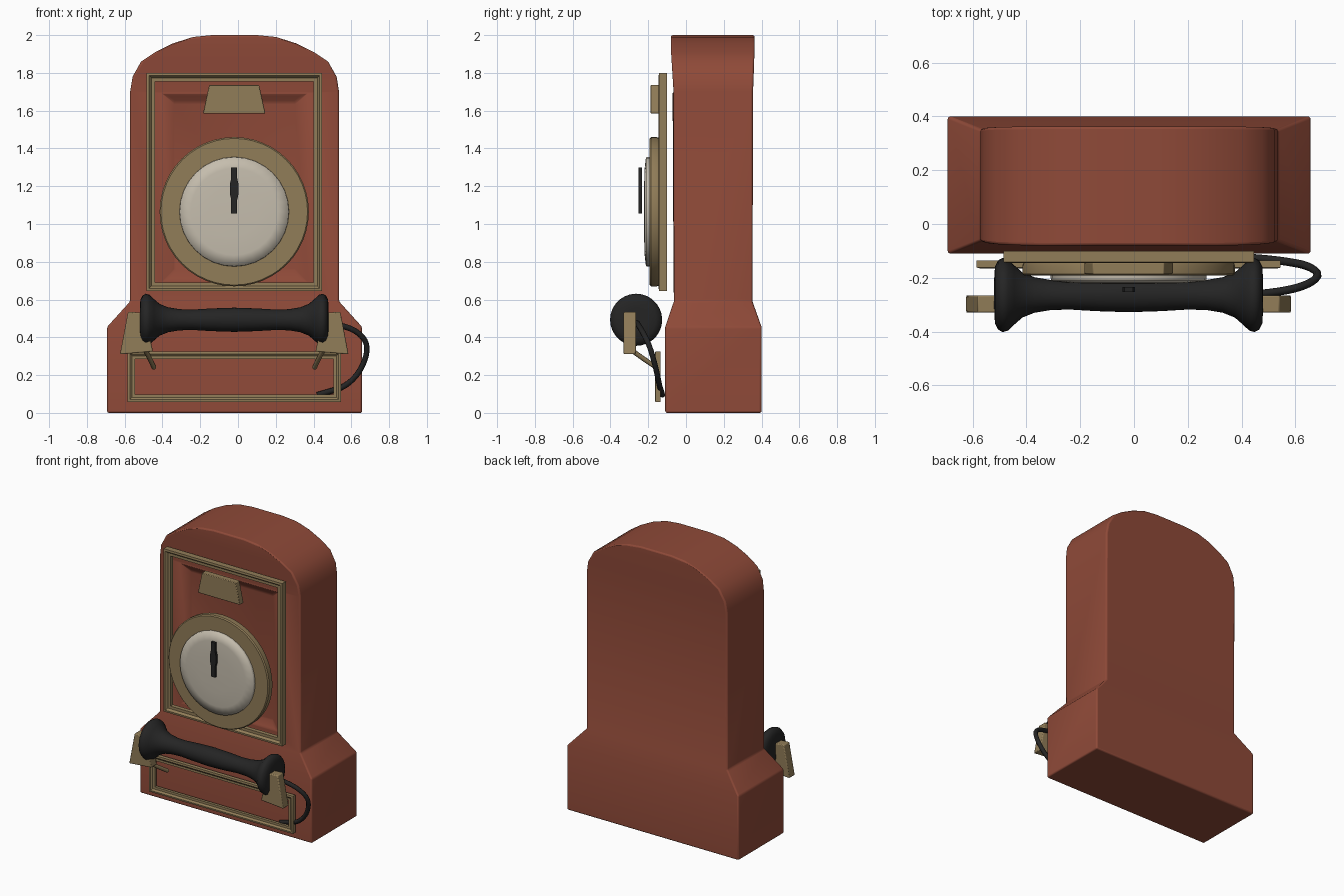
import bpy, bmesh, math
from mathutils import Vector

if "Cube" in bpy.data.objects:
    bpy.data.objects.remove(bpy.data.objects["Cube"])

CX = -0.018  # centre line of the case


def material(name, rgb):
    m = bpy.data.materials.new(name)
    m.diffuse_color = (*rgb, 1)
    m.use_nodes = True
    m.node_tree.nodes["Principled BSDF"].inputs["Base Color"].default_value = m.diffuse_color
    return m


RED = material("red brown paint", (0.275, 0.068, 0.040))
BRASS = material("aged brass", (0.285, 0.205, 0.098))
SILVER = material("pale silver", (0.56, 0.51, 0.42))
BLACK = material("black", (0.018, 0.018, 0.018))


def finish(name, bm, mat, bevel=0.0, segments=2, angle=35, smooth=40):
    bmesh.ops.recalc_face_normals(bm, faces=bm.faces)
    me = bpy.data.meshes.new(name)
    bm.to_mesh(me)
    bm.free()
    ob = bpy.data.objects.new(name, me)
    bpy.context.collection.objects.link(ob)
    me.materials.append(mat)
    if bevel:
        b = ob.modifiers.new("bevel", 'BEVEL')
        b.width, b.segments = bevel, segments
        b.limit_method, b.angle_limit = 'ANGLE', math.radians(angle)
    bpy.ops.object.select_all(action='DESELECT')
    ob.select_set(True)
    bpy.context.view_layer.objects.active = ob
    bpy.ops.object.shade_smooth_by_angle(angle=math.radians(smooth))
    return ob


def loft(bm, rings, caps=True, closed=False):
    """Skin a list of equal point loops."""
    loops = [[bm.verts.new(p) for p in r] for r in rings]
    n = len(loops[0])
    pairs = list(zip(loops, loops[1:])) + ([(loops[-1], loops[0])] if closed else [])
    for a, b in pairs:
        for i in range(n):
            j = (i + 1) % n
            bm.faces.new((a[i], a[j], b[j], b[i]))
    if caps and not closed:
        bm.faces.new(loops[0])
        bm.faces.new(loops[-1])
    return loops


def plate(name, outline, y0, y1, mat, bevel=0.0):
    """Extrude an x-z outline in depth."""
    bm = bmesh.new()
    loft(bm, [[(x, y, z) for x, z in outline] for y in (y0, y1)])
    return finish(name, bm, mat, bevel)


def frame(name, x0, x1, z0, z1, profile):
    """Rectangular moulding; profile holds (inset, depth) points."""
    bm = bmesh.new()
    loft(bm, [[(x0 + d, y, z0 + d), (x1 - d, y, z0 + d), (x1 - d, y, z1 - d), (x0 + d, y, z1 - d)]
              for d, y in profile], closed=True)
    return finish(name, bm, BRASS, smooth=20)


def revolve(name, profile, centre, axis, n, mat, closed=False, smooth=40):
    """Turn (offset, radius) points about the x or y axis."""
    bm = bmesh.new()
    rings = []
    for h, r in profile:
        ring = []
        for i in range(n):
            t = 2 * math.pi * i / n
            a, b = r * math.cos(t), r * math.sin(t)
            ring.append(Vector((h, a, b) if axis == 'x' else (a, h, b)) + Vector(centre))
        rings.append(ring)
    loft(bm, rings, closed=closed)
    bmesh.ops.remove_doubles(bm, verts=bm.verts, dist=1e-5)
    return finish(name, bm, mat, smooth=smooth)


def tube(name, points, radius, mat):
    cu = bpy.data.curves.new(name, 'CURVE')
    cu.dimensions = '3D'
    cu.bevel_depth, cu.bevel_resolution = radius, 2
    cu.resolution_u, cu.use_fill_caps = 5, True
    sp = cu.splines.new('NURBS')
    sp.points.add(len(points) - 1)
    for p, co in zip(sp.points, points):
        p.co = (*co, 1)
    sp.use_endpoint_u, sp.order_u = True, min(3, len(points))
    cu.materials.append(mat)
    ob = bpy.data.objects.new(name, cu)
    bpy.context.collection.objects.link(ob)
    return ob


# Case: plinth, sloped shoulder, column and arched top in one skin
levels = [(0.675, -0.11, 0.40, 0.0), (0.675, -0.11, 0.40, 0.455),
          (0.553, -0.064, 0.352, 0.59), (0.553, -0.066, 0.355, 1.70),
          (0.54, -0.071, 0.358, 1.78), (0.495, -0.076, 0.361, 1.86),
          (0.42, -0.079, 0.362, 1.91), (0.33, -0.08, 0.363, 1.955),
          (0.22, -0.08, 0.363, 1.99), (0.12, -0.08, 0.363, 2.0)]
bm = bmesh.new()
loops = loft(bm, [[(CX - h, f, z), (CX + h, f, z), (CX + h, b, z), (CX - h, b, z)]
                  for h, f, b, z in levels])
# shallow recess behind the front moulding
panel = next(f for f in bm.faces if set(f.verts) == {loops[2][0], loops[2][1], loops[3][0], loops[3][1]})
for half, low, high, depth in ((0.37, 0.70, 1.685, -0.066), (0.32, 0.75, 1.645, -0.040)):
    bmesh.ops.inset_region(bm, faces=[panel], thickness=0.02)
    for v in panel.verts:
        v.co = (CX + math.copysign(half, v.co.x - CX), depth, high if v.co.z > 1.1 else low)
finish("case", bm, RED, bevel=0.022, segments=3, angle=28, smooth=45)

# Brass mouldings
frame("front_moulding", -0.485, 0.446, 0.645, 1.80,
      [(0, -0.10), (0, -0.142), (0.014, -0.145), (0.026, -0.130), (0.045, -0.130), (0.045, -0.10)])
frame("lower_moulding", -0.585, 0.545, 0.058, 0.325,
      [(0, -0.135), (0, -0.162), (0.012, -0.165), (0.024, -0.155), (0.04, -0.155), (0.04, -0.135)])

# Upper plaque
plate("plaque", [(-0.185, 1.585), (0.145, 1.585), (0.112, 1.735), (-0.153, 1.735)],
      -0.187, -0.143, BRASS, 0.004)

# Dial: brass ring, silver face, pointer
dial = (-0.02, 0, 1.065)
revolve("dial_ring", [(-0.145, 0.392), (-0.155, 0.395), (-0.185, 0.395), (-0.192, 0.388),
                      (-0.192, 0.285), (-0.145, 0.285)], dial, 'y', 48, BRASS, closed=True, smooth=30)
revolve("dial_face", [(-0.15, 0.29), (-0.200, 0.29), (-0.212, 0.288), (-0.219, 0.23),
                      (-0.222, 0.13), (-0.223, 0.0005)], dial, 'y', 32, SILVER, smooth=85)
half = [(0.016, 1.055), (0.016, 1.13), (0.023, 1.16), (0.023, 1.21), (0.016, 1.24), (0.016, 1.30)]
plate("pointer", [(-0.02 + x, z) for x, z in half] + [(-0.02 - x, z) for x, z in reversed(half)],
      -0.252, -0.234, BLACK)

# Handset with flared ends
end = [(0.497, 0.0005), (0.500, 0.06), (0.497, 0.105), (0.485, 0.129), (0.468, 0.138), (0.448, 0.132),
       (0.425, 0.110), (0.395, 0.084), (0.35, 0.066), (0.29, 0.056), (0.22, 0.054), (0.12, 0.060)]
revolve("handset", [(-x, r) for x, r in end] + [(0, 0.064)] + end[::-1],
        (-0.02, -0.264, 0.493), 'x', 28, BLACK, smooth=60)

# Cradle brackets and struts, mirrored about the centre line
for side, s in (("left", -1), ("right", 1)):
    plate(side + "_bracket", [(-0.02 + s * x, z) for x, z in
                              ((0.605, 0.31), (0.43, 0.325), (0.475, 0.53), (0.562, 0.535))],
          -0.33, -0.265, BRASS, 0.006)
    tube(side + "_strut", [(-0.02 + s * 0.47, -0.285, 0.33), (-0.02 + s * 0.445, -0.225, 0.285),
                           (-0.02 + s * 0.425, -0.155, 0.24)], 0.013, BRASS)

# Cord from handset to plinth
tube("cord", [(0.44, -0.262, 0.48), (0.53, -0.255, 0.47), (0.64, -0.23, 0.43), (0.695, -0.19, 0.35),
              (0.65, -0.155, 0.22), (0.57, -0.14, 0.14), (0.49, -0.13, 0.115), (0.42, -0.125, 0.095)],
     0.015, BLACK)
